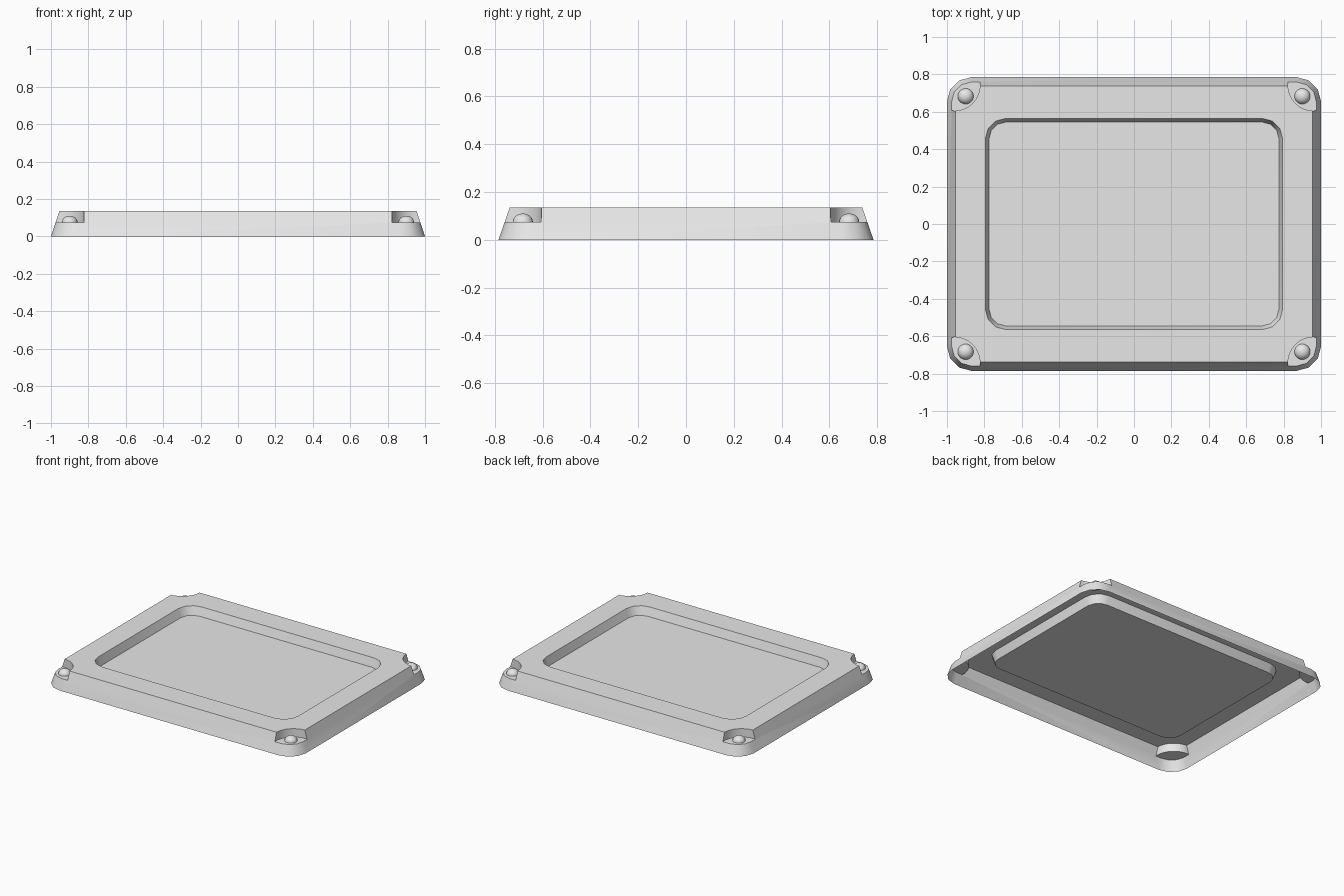
import bpy, bmesh, math
from mathutils import Matrix

cube = bpy.data.objects.get("Cube")
if cube:
    bpy.data.objects.remove(cube, do_unlink=True)

TOP, FLOOR = 0.135, 0.075

grey = bpy.data.materials.new("light grey")
grey.use_nodes = True
grey.diffuse_color = (0.8, 0.8, 0.8, 1)
grey.node_tree.nodes["Principled BSDF"].inputs["Base Color"].default_value = grey.diffuse_color


def make_object(name, bm):
    bmesh.ops.recalc_face_normals(bm, faces=bm.faces)
    mesh = bpy.data.meshes.new(name)
    bm.to_mesh(mesh)
    bm.free()
    mesh.materials.append(grey)
    obj = bpy.data.objects.new(name, mesh)
    bpy.context.collection.objects.link(obj)
    return obj


def smooth(obj, degrees):
    bpy.ops.object.select_all(action='DESELECT')
    obj.select_set(True)
    bpy.context.view_layer.objects.active = obj
    bpy.ops.object.shade_smooth_by_angle(angle=math.radians(degrees))


def rounded_ring(bm, hx, hy, r, z, steps=3):
    """Loop of verts around a rectangle with rounded corners."""
    ring = []
    for i, (sx, sy) in enumerate([(1, 1), (-1, 1), (-1, -1), (1, -1)]):
        for k in range(steps + 1):
            a = math.pi / 2 * (i + k / steps)
            ring.append(bm.verts.new((sx * (hx - r) + r * math.cos(a),
                                      sy * (hy - r) + r * math.sin(a), z)))
    return ring


def tapered_block(bm, low, high):
    a, b = rounded_ring(bm, *low), rounded_ring(bm, *high)
    bm.faces.new(a[::-1])
    bm.faces.new(b)
    for i in range(len(a)):
        j = (i + 1) % len(a)
        bm.faces.new((a[i], a[j], b[j], b[i]))


corners = [(sx, sy) for sx in (-1, 1) for sy in (-1, 1)]

# Tapered body with rounded corners
bm = bmesh.new()
tapered_block(bm, (1.0, 0.785, 0.13, 0), (0.955, 0.738, 0.085, TOP))
tray = make_object("tray_shell", bm)

# Cutter: drafted central well and round corner pockets
bm = bmesh.new()
tapered_block(bm, (0.775, 0.545, 0.09, FLOOR), (0.815, 0.585, 0.13, 2 * TOP - FLOOR))
for sx, sy in corners:
    bmesh.ops.create_cone(bm, cap_ends=True, segments=32, radius1=0.137, radius2=0.137,
                          depth=0.2, matrix=Matrix.Translation((sx * 0.96, sy * 0.742, FLOOR + 0.1)))
cutter = make_object("recess_cutter", bm)
cutter.hide_render = True

cut = tray.modifiers.new("recesses", 'BOOLEAN')
cut.operation, cut.solver, cut.object = 'DIFFERENCE', 'EXACT', cutter
graph = bpy.context.evaluated_depsgraph_get()
carved = bpy.data.meshes.new_from_object(tray.evaluated_get(graph))
tray.modifiers.clear()
tray.data = carved
bpy.data.objects.remove(cutter, do_unlink=True)

# Open the underside so the body is a thin shell
bm = bmesh.new()
bm.from_mesh(carved)
base = [f for f in bm.faces if all(v.co.z < 0.001 for v in f.verts)]
bmesh.ops.delete(bm, geom=base, context='FACES')
bm.to_mesh(carved)
bm.free()
smooth(tray, 40)

# Domed stud in each corner pocket
for sx, sy in corners:
    bm = bmesh.new()
    bmesh.ops.create_uvsphere(bm, u_segments=20, v_segments=12, radius=0.042)
    bmesh.ops.delete(bm, geom=[v for v in bm.verts if v.co.z < -0.001], context='VERTS')
    bmesh.ops.scale(bm, vec=(1, 1, 0.83), verts=bm.verts)
    bmesh.ops.translate(bm, vec=(sx * 0.9, sy * 0.683, FLOOR), verts=bm.verts)
    name = ("back_" if sy > 0 else "front_") + ("left" if sx > 0 else "right") + "_stud"
    stud = make_object(name, bm)
    smooth(stud, 60)
